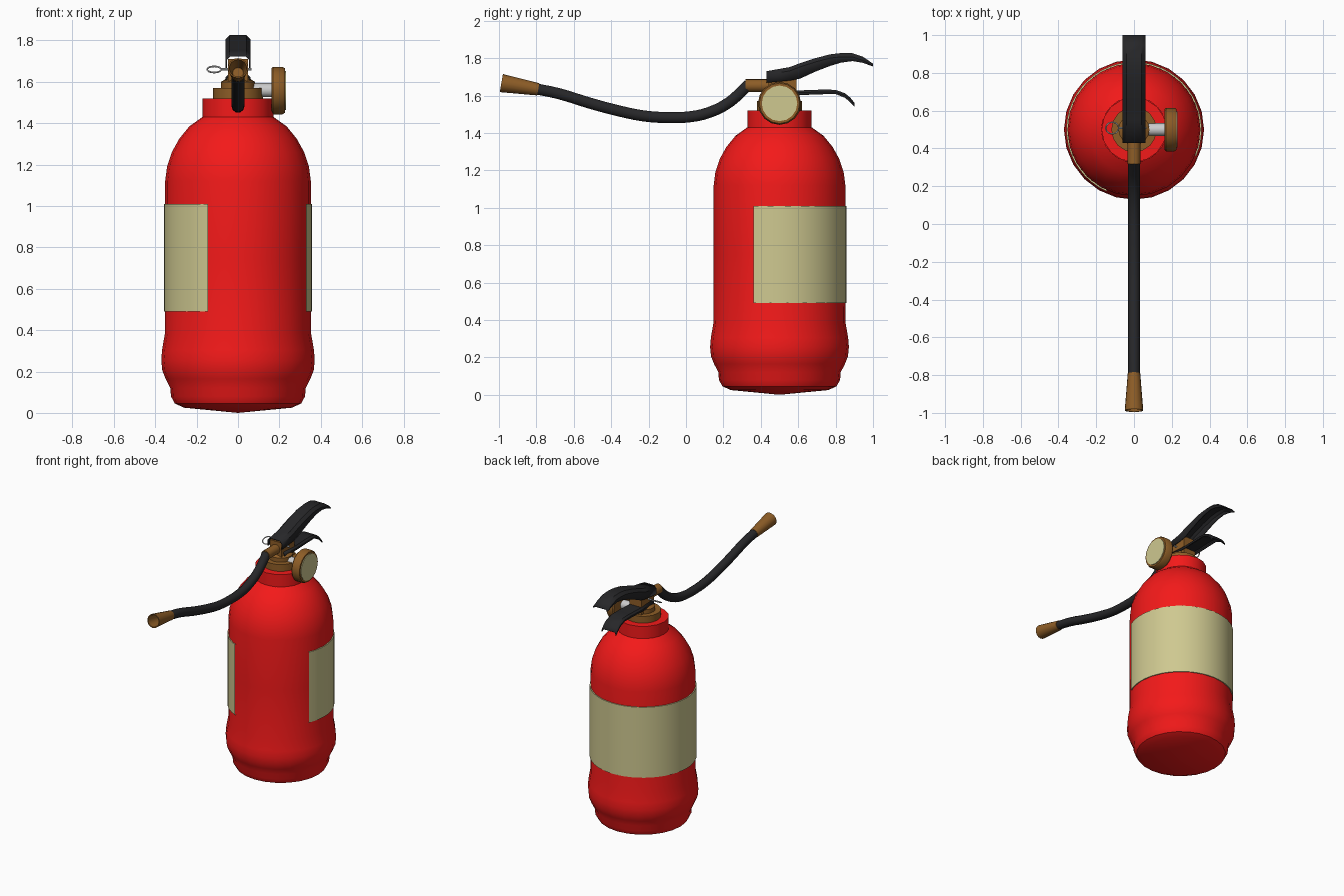
import bpy, bmesh, math
from mathutils import Vector, Matrix

if "Cube" in bpy.data.objects:
    bpy.data.objects.remove(bpy.data.objects["Cube"])

CY = 0.5  # the cylinder axis sits at y = 0.5


def material(name, rgb):
    m = bpy.data.materials.new(name)
    m.diffuse_color = (*rgb, 1)
    m.use_nodes = True
    m.node_tree.nodes["Principled BSDF"].inputs["Base Color"].default_value = m.diffuse_color
    return m


RED = material("red_paint", (0.9, 0.01, 0.01))
CREAM = material("cream_label", (0.62, 0.58, 0.28))
BRASS = material("brass", (0.27, 0.11, 0.02))
BLACK = material("black_rubber", (0.02, 0.02, 0.022))
STEEL = material("steel", (0.6, 0.6, 0.6))


def finish(bm, name, mat, angle=35):
    bmesh.ops.remove_doubles(bm, verts=bm.verts, dist=1e-5)
    bmesh.ops.recalc_face_normals(bm, faces=bm.faces)
    me = bpy.data.meshes.new(name)
    bm.to_mesh(me)
    bm.free()
    ob = bpy.data.objects.new(name, me)
    bpy.context.collection.objects.link(ob)
    me.materials.append(mat)
    bpy.ops.object.select_all(action='DESELECT')
    ob.select_set(True)
    bpy.context.view_layer.objects.active = ob
    bpy.ops.object.shade_smooth_by_angle(angle=math.radians(angle))
    return ob


def lathe(name, profile, mat, sides=24, origin=(0, CY, 0), axis=(0, 0, 1),
          start=0, sweep=360, angle=35):
    """Spin (radius, height) points round an axis through origin."""
    bm = bmesh.new()
    vs = [bm.verts.new((r, 0, z)) for r, z in profile]
    es = [bm.edges.new(p) for p in zip(vs, vs[1:])]
    bmesh.ops.rotate(bm, verts=vs, matrix=Matrix.Rotation(math.radians(start), 3, 'Z'))
    bmesh.ops.spin(bm, geom=vs + es, axis=(0, 0, 1), cent=(0, 0, 0),
                   angle=math.radians(sweep), steps=sides)
    rot = Vector((0, 0, 1)).rotation_difference(Vector(axis)).to_matrix().to_4x4()
    bmesh.ops.transform(bm, verts=bm.verts, matrix=Matrix.Translation(origin) @ rot)
    return finish(bm, name, mat, angle)


def rod(name, a, b, r, mat, sides=12):
    d = Vector(b) - Vector(a)
    return lathe(name, [(0, 0), (r, 0), (r, d.length), (0, d.length)], mat, sides, a, d)


def channel(name, stations, w, c):
    """Folded sheet-metal lever: U section swept through (y, top, bottom)."""
    bm = bmesh.new()
    rows = []
    for y, t, b in stations:
        k = min(c, (t - b) * 0.6)
        sec = [(-w, b), (-w, t - k), (-w + c, t), (w - c, t), (w, t - k), (w, b)]
        rows.append([bm.verts.new((x, y, z)) for x, z in sec])
    for p, q in zip(rows, rows[1:]):
        for i in range(5):
            bm.faces.new((p[i], p[i + 1], q[i + 1], q[i]))
    ob = finish(bm, name, BLACK, 40)
    mod = ob.modifiers.new("thickness", 'SOLIDIFY')
    mod.thickness = 0.008
    return ob


# Tank: foot, bulge, straight wall, shoulder and neck
lathe("tank", [(0, 0), (0.26, 0.025), (0.305, 0.045), (0.324, 0.08), (0.327, 0.12),
               (0.35, 0.165), (0.366, 0.205), (0.371, 0.255), (0.367, 0.305),
               (0.353, 0.385), (0.352, 0.75), (0.352, 1.12), (0.343, 1.19), (0.32, 1.26),
               (0.284, 1.325), (0.235, 1.385), (0.172, 1.43)], RED)
lathe("neck", [(0, 1.42), (0.172, 1.42), (0.172, 1.52), (0, 1.52)], RED, 16)

# Label wraps the back and both sides, leaving the front left open
lathe("label", [(0.35, 0.49), (0.358, 0.49), (0.358, 1.01), (0.35, 1.01)], CREAM,
      36, start=-23, sweep=269)

# Valve collar and block
lathe("valve_collar", [(0, 1.51), (0.12, 1.51), (0.12, 1.57), (0, 1.57)], BRASS, 16)
lathe("valve_stem", [(0, 1.55), (0.082, 1.55), (0.082, 1.6), (0.05, 1.62), (0, 1.62)],
      BRASS, 16)
bm = bmesh.new()
bmesh.ops.create_cube(bm, size=1, matrix=Matrix.Translation((0, 0.515, 1.64))
                      @ Matrix.Diagonal((0.096, 0.15, 0.14, 1)))
finish(bm, "valve_block", BRASS)
rod("hose_connector", (0, 0.46, 1.653), (0, 0.318, 1.653), 0.034, BRASS, 16)

# Squeeze lever and carrying handle
channel("squeeze_lever", [(0.43, 1.73, 1.668), (0.555, 1.752, 1.68), (0.61, 1.773, 1.69),
                          (0.69, 1.799, 1.727), (0.77, 1.82, 1.758), (0.83, 1.827, 1.776),
                          (0.89, 1.826, 1.784), (0.945, 1.808, 1.775),
                          (1.0, 1.77, 1.755)], 0.06, 0.02)
channel("carry_handle", [(0.46, 1.635, 1.60), (0.6, 1.627, 1.602), (0.74, 1.632, 1.607),
                         (0.8, 1.63, 1.608), (0.85, 1.612, 1.588), (0.88, 1.587, 1.562),
                         (0.9, 1.562, 1.54)], 0.06, 0.012)

# Pressure gauge on a short steel pipe
rod("gauge_pipe", (0.04, CY, 1.56), (0.17, CY, 1.56), 0.034, STEEL)
lathe("gauge_case", [(0, 0.162), (0.108, 0.162), (0.115, 0.17), (0.115, 0.215),
                     (0.108, 0.226), (0.094, 0.226), (0.094, 0.22), (0, 0.22)], BRASS, 16,
      (0, CY, 1.558), (1, 0, 0))
rod("gauge_dial", (0.215, CY, 1.558), (0.231, CY, 1.558), 0.095, CREAM, 16)

# Safety pin with its tilted pull ring
rod("safety_pin", (-0.08, 0.508, 1.66), (0.065, 0.508, 1.66), 0.006, STEEL, 8)
ring = [(0.034 + 0.004 * math.cos(t), 0.004 * math.sin(t))
        for t in (i * math.pi / 3 for i in range(7))]
lathe("pull_ring", ring, STEEL, 20, (-0.115, 0.508, 1.66),
      (0, -math.sin(0.45), math.cos(0.45)), angle=80)

# Hose: smooth tube along a few points
pts = [(0.335, 1.66), (0.30, 1.625), (0.233, 1.565), (0.126, 1.51), (0.019, 1.486),
       (-0.09, 1.482), (-0.22, 1.49), (-0.356, 1.517), (-0.517, 1.56), (-0.68, 1.61),
       (-0.81, 1.637)]
cu = bpy.data.curves.new("hose", 'CURVE')
cu.dimensions = '3D'
cu.bevel_depth = 0.031
cu.bevel_resolution = 3
cu.resolution_u = 3
cu.use_fill_caps = True
sp = cu.splines.new('BEZIER')
sp.bezier_points.add(len(pts) - 1)
for bp, (y, z) in zip(sp.bezier_points, pts):
    bp.co = (0, y, z)
    bp.handle_left_type = bp.handle_right_type = 'AUTO'
cu.materials.append(BLACK)
bpy.context.collection.objects.link(bpy.data.objects.new("hose", cu))

# Flared, hollow nozzle
lathe("nozzle", [(0, 0), (0.033, 0), (0.049, 0.2), (0.042, 0.2), (0.026, 0.06), (0, 0.06)],
      BRASS, 16, (0, -0.79, 1.633), (0, -0.2, 0.034))
